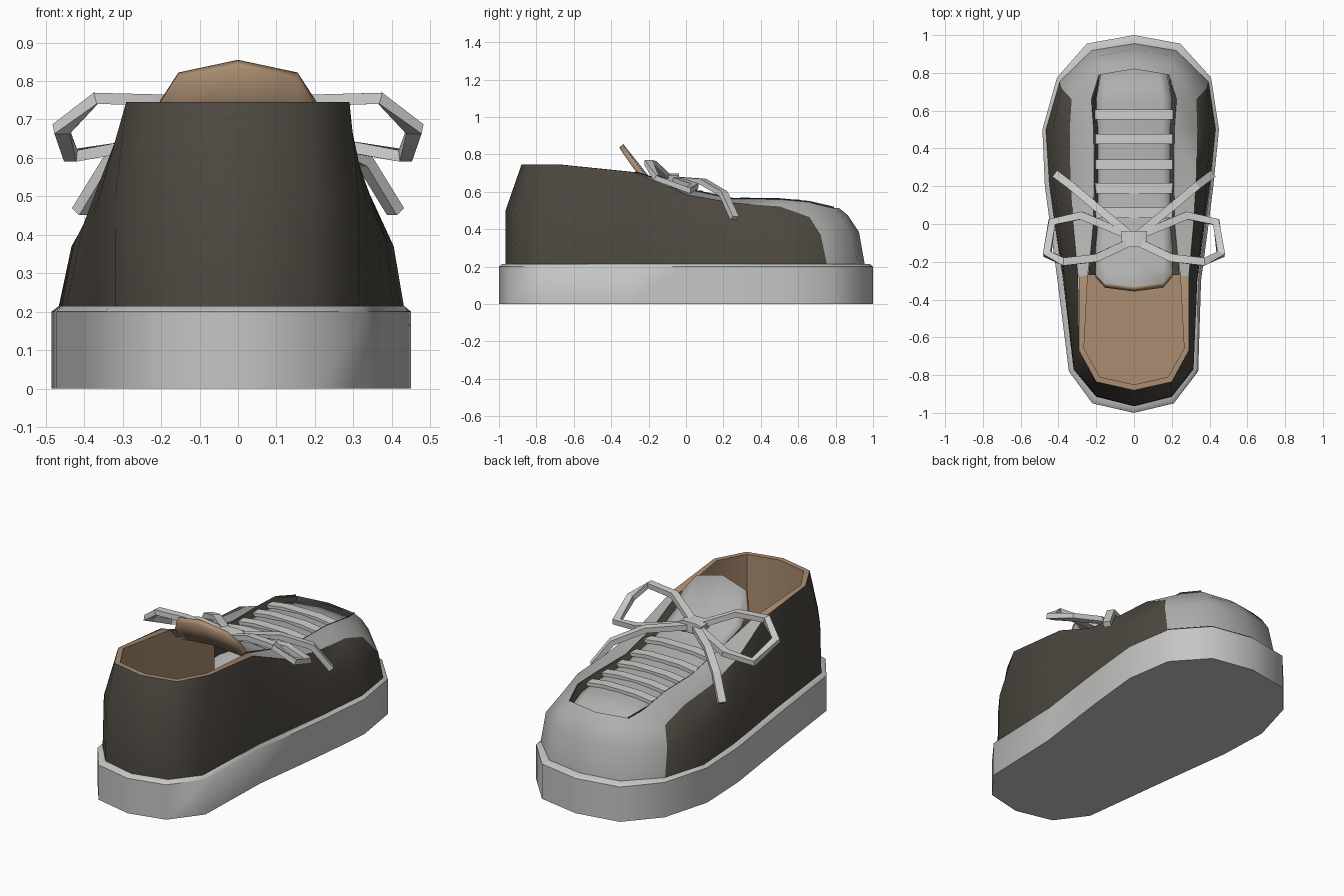
import bpy, bmesh, math
from mathutils import Vector as V

if "Cube" in bpy.data.objects:
    bpy.data.objects.remove(bpy.data.objects["Cube"])


def mat(name, r, g, b):
    m = bpy.data.materials.new(name)
    m.diffuse_color = (r, g, b, 1)
    m.use_nodes = True
    m.node_tree.nodes["Principled BSDF"].inputs["Base Color"].default_value = m.diffuse_color
    return m


SOLE = mat("light grey rubber", .56, .56, .55)
LACE = mat("pale grey lace", .62, .62, .61)
GREY = mat("mid grey upper", .43, .43, .42)
DARK = mat("dark brown leather", .075, .066, .053)
TAN = mat("tan lining", .40, .265, .165)


def make(name, verts, faces, mats, idx=None, smooth=45, up=False):
    me = bpy.data.meshes.new(name)
    me.from_pydata([tuple(v) for v in verts], [], faces)
    for m in mats:
        me.materials.append(m)
    if idx:
        for p, i in zip(me.polygons, idx):
            p.material_index = i
    bm = bmesh.new()
    bm.from_mesh(me)
    bmesh.ops.recalc_face_normals(bm, faces=bm.faces)
    bm.normal_update()
    if up and sum(f.normal.z for f in bm.faces) < 0:
        bmesh.ops.reverse_faces(bm, faces=bm.faces)
    bm.to_mesh(me)
    bm.free()
    ob = bpy.data.objects.new(name, me)
    bpy.context.collection.objects.link(ob)
    if smooth:
        bpy.ops.object.select_all(action='DESELECT')
        ob.select_set(True)
        bpy.context.view_layer.objects.active = ob
        bpy.ops.object.shade_smooth_by_angle(angle=math.radians(smooth))
    return ob


def grid(rows, closed=False):
    """Quads between equally long rows of points."""
    n = len(rows[0])
    verts = [p for r in rows for p in r]
    faces = []
    for r in range(len(rows) - 1):
        for i in range(n if closed else n - 1):
            j = (i + 1) % n
            faces.append((r*n + i, r*n + j, (r+1)*n + j, (r+1)*n + i))
    return verts, faces


# Sole: y, right x, left x from heel to toe
half = [(-1, 0, 0), (-.95, .21, .22), (-.78, .34, .345), (-.3, .355, .405), (0, .395, .445),
        (.2, .42, .472), (.5, .45, .485), (.775, .408, .408), (.955, .245, .25), (1, 0, 0)]
outline = [(r, y) for y, r, l in half] + [(-l, y) for y, r, l in half[-2:0:-1]]
rows = []
for s, z in ((0, 0), (0, .2), (.018, .215), (.06, .213)):
    rows.append([(x * (1 - s*2.2), y * (1 - s), z) for x, y in outline])
v, f = grid(rows, True)
n = len(outline)
f += [tuple(range(n)), tuple(range(3*n, 4*n))]
make("sole", v, f, [SOLE])

# Upper stations, heel to toe: base, mid, panel edge, inner edge, left-side bulge
ST = [
    ((0, -.965, .205), (0, -.965, .5), (0, -.88, .745), (0, -.85, .745), 0),
    ((.2, -.915, .205), (.2, -.91, .5), (.2, -.835, .745), (.18, -.81, .745), 0),
    ((.315, -.77, .205), (.315, -.76, .5), (.29, -.67, .745), (.265, -.66, .745), .005),
    ((.335, -.3, .205), (.335, -.3, .48), (.29, -.28, .705), (.245, -.27, .705), .04),
    ((.375, 0, .205), (.365, 0, .43), (.315, 0, .585), (.21, 0, .615), .045),
    ((.405, .22, .205), (.385, .22, .39), (.33, .25, .54), (.205, .25, .562), .045),
    ((.433, .5, .205), (.405, .49, .37), (.335, .5, .522), (.208, .5, .56), .035),
    ((.395, .755, .205), (.385, .72, .37), (.33, .66, .465), (.22, .66, .545), 0),
    ((.225, .92, .205), (.21, .885, .39), (.2, .84, .46), (.18, .79, .515), 0),
    ((0, .957, .205), (0, .925, .385), (0, .865, .475), (0, .82, .512), 0)]


def ring(r):
    right = [V(s[r]) for s in ST]
    k = (1, .8, .15, 0)[r]
    left = [V((-s[r][0] - k*s[4], s[r][1], s[r][2])) for s in ST[-2:0:-1]]
    return right + left


v, f = grid([ring(r) for r in range(4)], True)
n = 18
faces, idx = [], []
for q, face in enumerate(f):
    r, i = divmod(q, n)
    st = i if i < 9 else 17 - i          # station of this face on either side
    if r == 2 and st < 3:
        continue                          # collar opening
    faces.append(face)
    idx.append(1 if st >= 7 or r == 2 else 0)
make("upper", v, faces, [DARK, GREY], idx, 50)

# Lining: collar rim, inner wall and insole
rim = [ST[i] for i in range(4)]
outer = [V(s[2]) for s in rim] + [V((.25, .1, .54))]
inner = [V(s[3]) for s in rim] + [V((.22, .1, .53))]
floor = [V((p.x, p.y, .26)) for p in inner]


def both(pts):
    return [V((-p.x, p.y, p.z)) for p in pts[:0:-1]] + pts


v, f = grid([both(outer), both(inner), both(floor)])
f.append(tuple(range(18, 27)))
make("lining", v, f, [TAN])

# Dark cut edges of the lace panels
for side in (1, -1):
    top = [V((side*s[3][0], s[3][1], s[3][2])) for s in ST[3:9]]
    top[0].x = side * .235
    a = [p + V((side*.006, 0, .006)) for p in top]
    b = [p + V((-side*w, 0, -.03)) for p, w in zip(top, (.03, .022, .02, .02, .02, .0))]
    v, f = grid([a, b])
    make("lace_panel_edge", v, f, [DARK])

# Tongue with tan underside
prof = [(.83, .496, .17), (.66, .537, .2), (.55, .552, .2), (.25, .558, .2),
        (0, .608, .2), (-.2, .685, .205)]
rows = []
for y, z, w in prof:
    rows.append([(w*t, y, z - .022*t*t) for t in (-1, -.75, 0, .75, 1)])
rows.append([(-.205, -.26, .745), (-.155, -.315, .822), (0, -.335, .855),
             (.155, -.315, .822), (.205, -.26, .745)])
v, f = grid(rows)
tongue = make("tongue", v, f, [GREY, TAN], up=True)
sol = tongue.modifiers.new("thickness", 'SOLIDIFY')
sol.thickness, sol.offset = .028, -1
sol.material_offset = sol.material_offset_rim = 1


# Laces: flat rectangular bands swept along a path
def band(name, pts, w, t):
    pts = [V(p) for p in pts]
    rows = []
    for i, p in enumerate(pts):
        d = (pts[min(i+1, len(pts)-1)] - pts[max(i-1, 0)]).normalized()
        s = d.cross(V((0, 0, 1))).normalized()
        u = s.cross(d).normalized()
        rows.append([p + s*a*w/2 + u*b*t/2 for a, b in ((-1, -1), (1, -1), (1, 1), (-1, 1))])
    v, f = grid(rows, True)
    m = len(v)
    f += [(3, 2, 1, 0), (m-4, m-3, m-2, m-1)]
    return make(name, v, f, [LACE], smooth=30)


def height(y):
    for (y1, z1, _), (y0, z0, _) in zip(prof, prof[1:]):
        if y0 <= y <= y1:
            return z0 + (z1 - z0) * (y - y0) / (y1 - y0)


for y in (.58, .45, .315, .19, .06):
    z = height(y)
    band("lace_rung", [(-.205, y, z - .012), (-.1, y, z + .002), (.1, y, z + .002),
                       (.205, y, z - .012)], .055, .02)

for s in (1, -1):
    loop = [(.03, -.1, .675), (.2, -.18, .75), (.37, -.2, .755), (.46, -.16, .675),
            (.435, .01, .605), (.28, .045, .63), (.03, -.06, .665)]
    band("bow_loop", [(s*x, y, z) for x, y, z in loop], .042, .03)
    tail = [(.03, -.05, .665), (.2, .09, .655), (.33, .2, .59), (.41, .26, .46)]
    band("lace_tail", [(s*x, y, z) for x, y, z in tail], .042, .03)

# Knot
band("knot", [(-.06, -.08, .66), (-.035, -.08, .668), (.035, -.08, .668), (.06, -.08, .66)], .085, .06)
